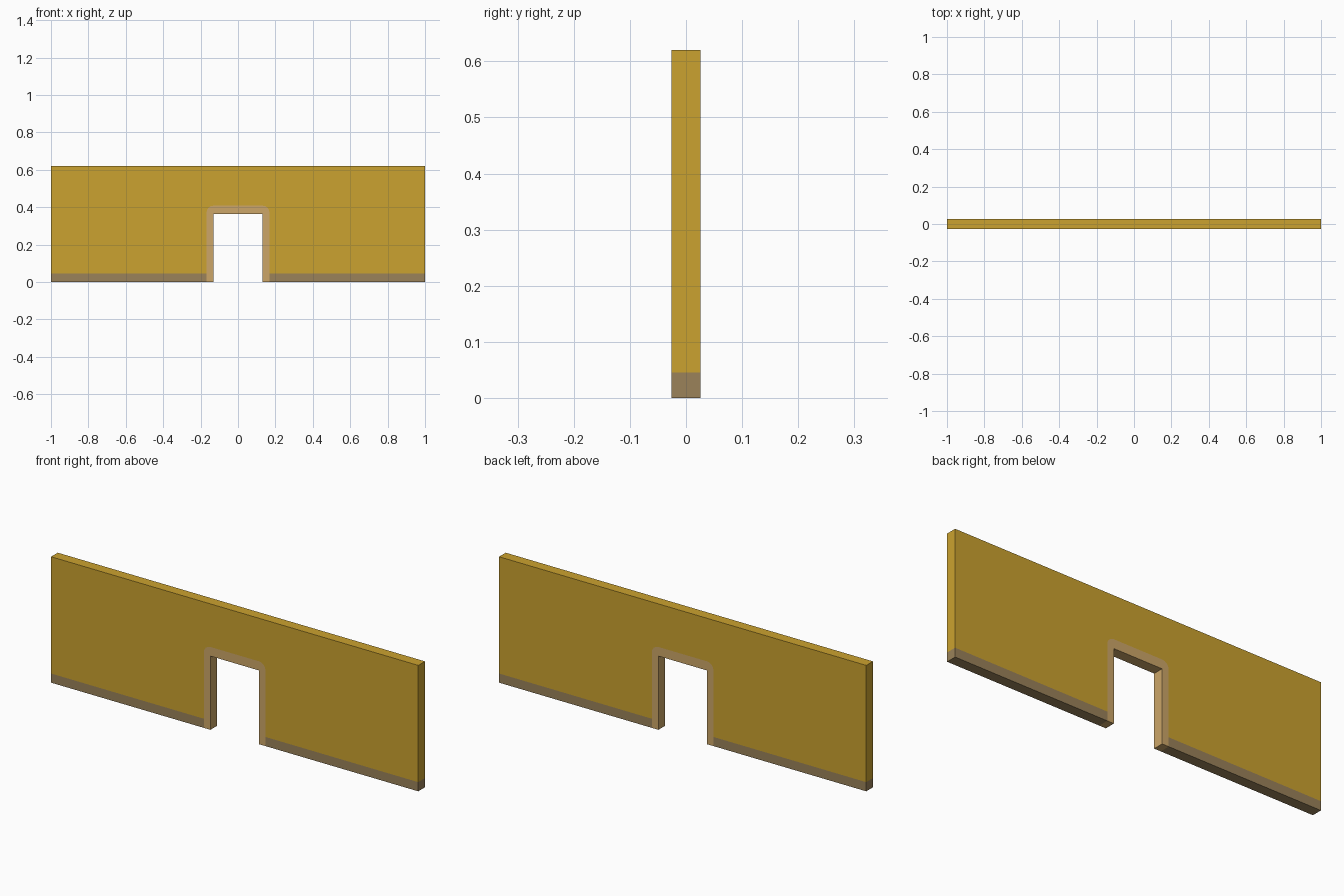
import bpy, math

if "Cube" in bpy.data.objects:
    bpy.data.objects.remove(bpy.data.objects["Cube"])

H, D = 0.62, 0.026            # wall height, half thickness
SKIRT = 0.045                 # skirting height
IN_X, IN_Z = 0.132, 0.363     # doorway opening
OUT_X, OUT_Z, R = 0.168, 0.408, 0.036   # door surround outline


def material(name, rgb):
    m = bpy.data.materials.new(name)
    m.diffuse_color = (*[(c / 255) ** 2.2 for c in rgb], 1)
    m.use_nodes = True
    m.node_tree.nodes["Principled BSDF"].inputs["Base Color"].default_value = m.diffuse_color
    return m


def slab(name, exposed, joint, mat):
    """Extrude an anticlockwise x/z outline; only the exposed chain gets rim faces."""
    pts = exposed + joint
    n = len(pts)
    verts = [(x, y, z) for y in (-D, D) for x, z in pts]
    faces = [list(range(n)), list(range(2 * n - 1, n - 1, -1))]
    faces += [(i + 1, i, i + n, i + 1 + n) for i in range(len(exposed) - 1)]
    me = bpy.data.meshes.new(name)
    me.from_pydata(verts, [], faces)
    me.materials.append(mat)
    ob = bpy.data.objects.new(name, me)
    bpy.context.collection.objects.link(ob)
    return ob


plaster = material("plaster", (202, 161, 51))
trim = material("trim", (203, 165, 104))
base = material("base", (153, 129, 90))

# rounded outer edge of the door surround, left to right
right_arc = [(OUT_X - R + R * math.cos(a), OUT_Z - R + R * math.sin(a))
             for a in (math.radians(d) for d in (90, 67.5, 45, 22.5, 0))]
arch = [(-x, z) for x, z in reversed(right_arc)] + right_arc

# main wall panel
slab("wall_panel", [(1, SKIRT), (1, H), (-1, H), (-1, SKIRT)],
     [(-OUT_X, SKIRT)] + arch + [(OUT_X, SKIRT)], plaster)

# door surround with the reveal of the opening
slab("door_surround",
     [(-OUT_X, 0), (-IN_X, 0), (-IN_X, IN_Z), (IN_X, IN_Z), (IN_X, 0), (OUT_X, 0)],
     arch[::-1], trim)

# skirting on both sides of the doorway
slab("skirting_right", [(OUT_X, 0), (1, 0), (1, SKIRT)], [(OUT_X, SKIRT)], base)
slab("skirting_left", [(-1, SKIRT), (-1, 0), (-OUT_X, 0)], [(-OUT_X, SKIRT)], base)
